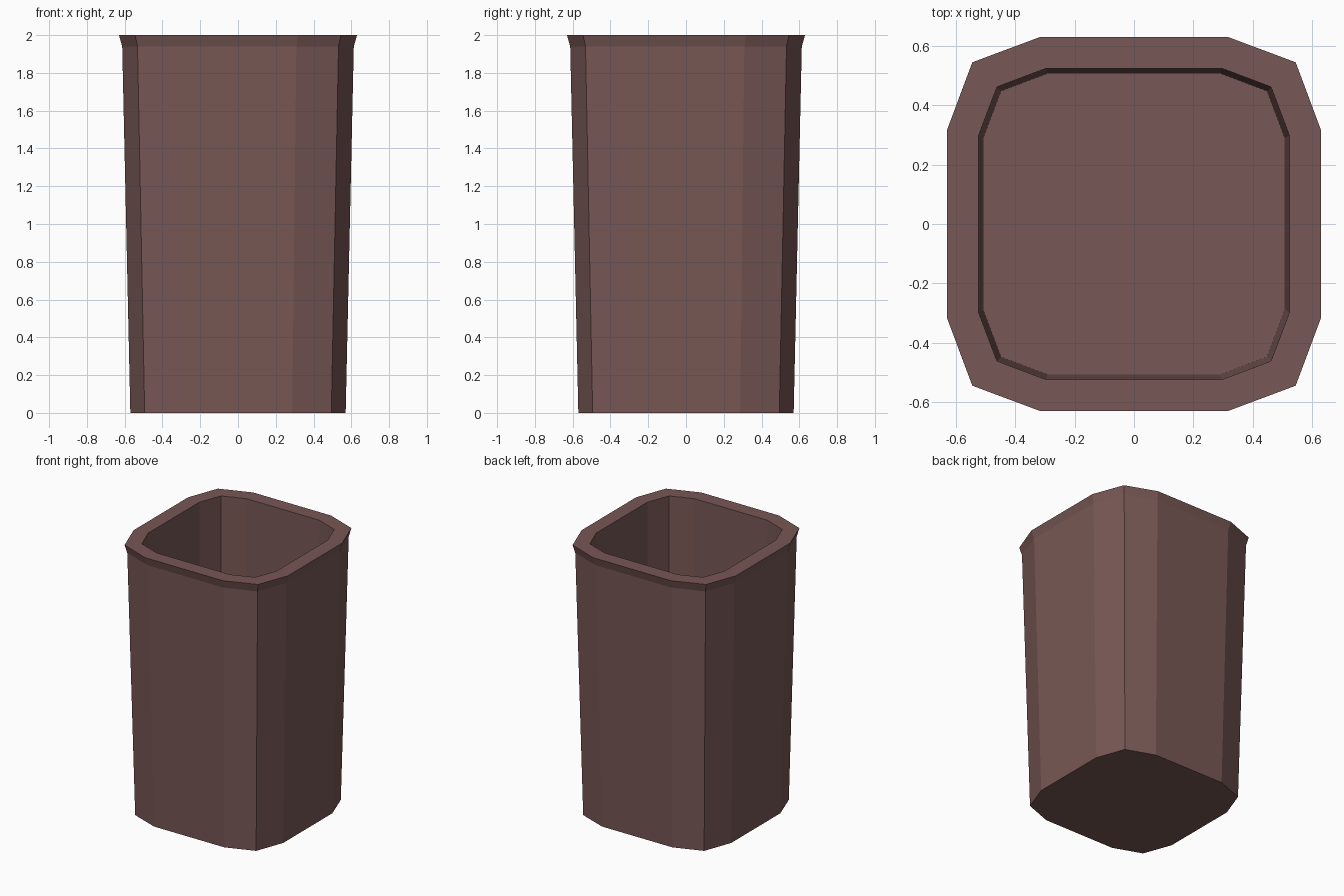
import bpy, bmesh

if "Cube" in bpy.data.objects:
    bpy.data.objects.remove(bpy.data.objects["Cube"])

def ring(bm, half, flat, corner, z):
    """12-sided rounded square: flat sides with a pointed two-facet corner."""
    quarter = [(half, -flat), (half, flat), (corner, corner)]
    verts = []
    for c, s in ((1, 0), (0, 1), (-1, 0), (0, -1)):
        for x, y in quarter:
            verts.append(bm.verts.new((x * c - y * s, x * s + y * c, z)))
    return verts

# Cross-sections from the base, up the outside, over the rim and down inside
sections = [
    (0.57, 0.287, 0.494, 0.0),     # base
    (0.613, 0.309, 0.532, 1.94),   # under the lip
    (0.63, 0.318, 0.545, 2.0),     # outer lip
    (0.524, 0.298, 0.462, 2.0),    # inner lip
    (0.508, 0.289, 0.448, 0.12),   # inner floor
]

bm = bmesh.new()
rings = [ring(bm, *s) for s in sections]
for a, b in zip(rings, rings[1:]):
    n = len(a)
    for i in range(n):
        j = (i + 1) % n
        bm.faces.new((a[i], a[j], b[j], b[i]))
bm.faces.new(rings[0][::-1])
bm.faces.new(rings[-1])
bmesh.ops.recalc_face_normals(bm, faces=bm.faces[:])

mesh = bpy.data.meshes.new("container")
bm.to_mesh(mesh)
bm.free()

# Hollow tapered container
container = bpy.data.objects.new("container", mesh)
bpy.context.collection.objects.link(container)
mat = bpy.data.materials.new("brown")
mat.diffuse_color = (0.185, 0.097, 0.09, 1)
mat.use_nodes = True
mat.node_tree.nodes["Principled BSDF"].inputs["Base Color"].default_value = mat.diffuse_color
mesh.materials.append(mat)
